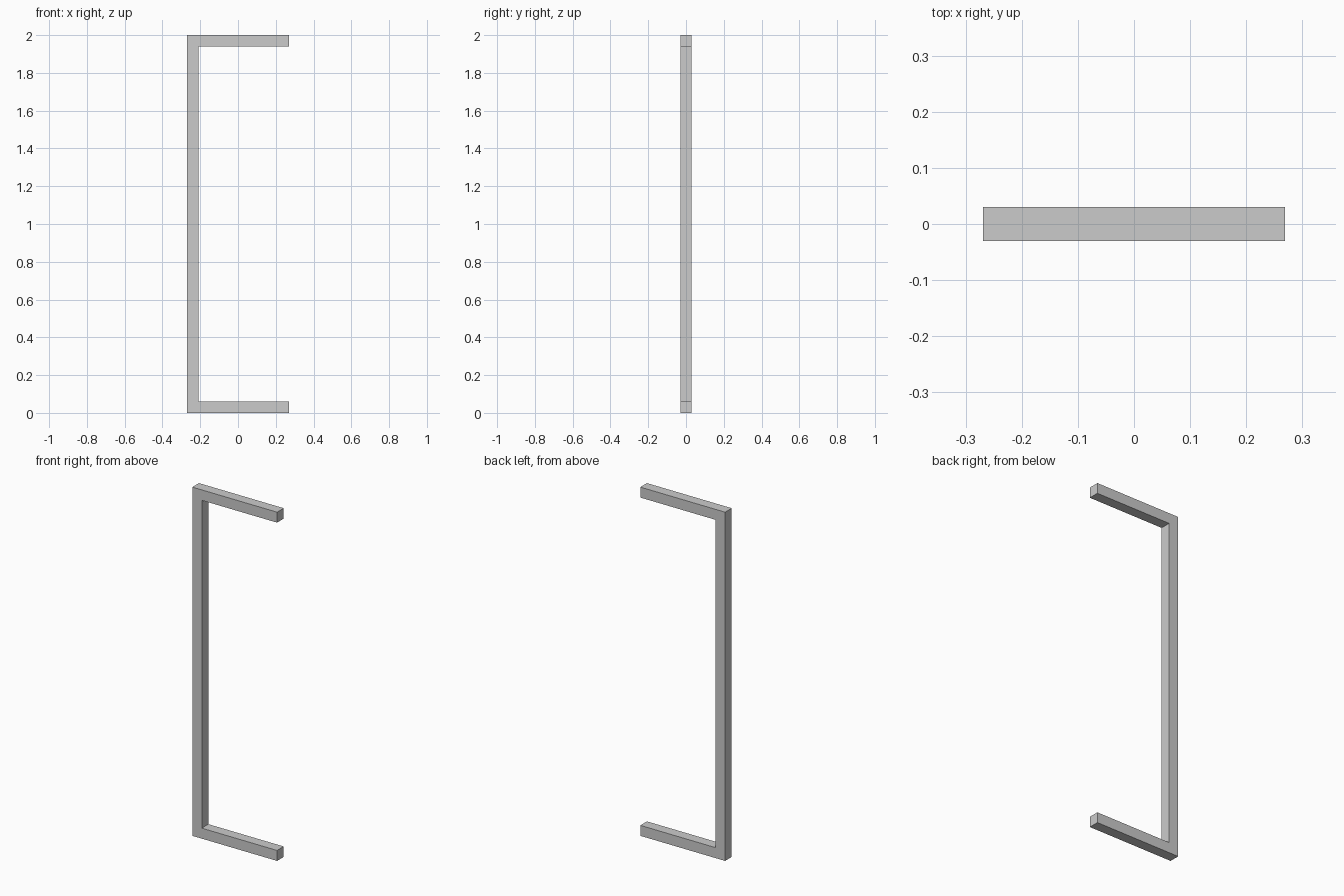
import bpy, bmesh
from mathutils import Vector

if "Cube" in bpy.data.objects:
    bpy.data.objects.remove(bpy.data.objects["Cube"])

HALF_X, HALF_Y, HEIGHT, BAR = 0.269, 0.03, 2.0, 0.06

# C-shaped outline in the xz plane, open towards +x
inner = -HALF_X + BAR
outline = [(-HALF_X, 0), (HALF_X, 0), (HALF_X, BAR), (inner, BAR),
           (inner, HEIGHT - BAR), (HALF_X, HEIGHT - BAR),
           (HALF_X, HEIGHT), (-HALF_X, HEIGHT)]

# Extrude the outline through the depth of the bar
bm = bmesh.new()
face = bm.faces.new([bm.verts.new((x, -HALF_Y, z)) for x, z in outline])
result = bmesh.ops.extrude_face_region(bm, geom=[face], use_keep_orig=True)
moved = [v for v in result["geom"] if isinstance(v, bmesh.types.BMVert)]
bmesh.ops.translate(bm, verts=moved, vec=Vector((0, 2 * HALF_Y, 0)))
bmesh.ops.recalc_face_normals(bm, faces=bm.faces)

mesh = bpy.data.meshes.new("pull_handle")
bm.to_mesh(mesh)
bm.free()
bpy.context.collection.objects.link(bpy.data.objects.new("pull_handle", mesh))
